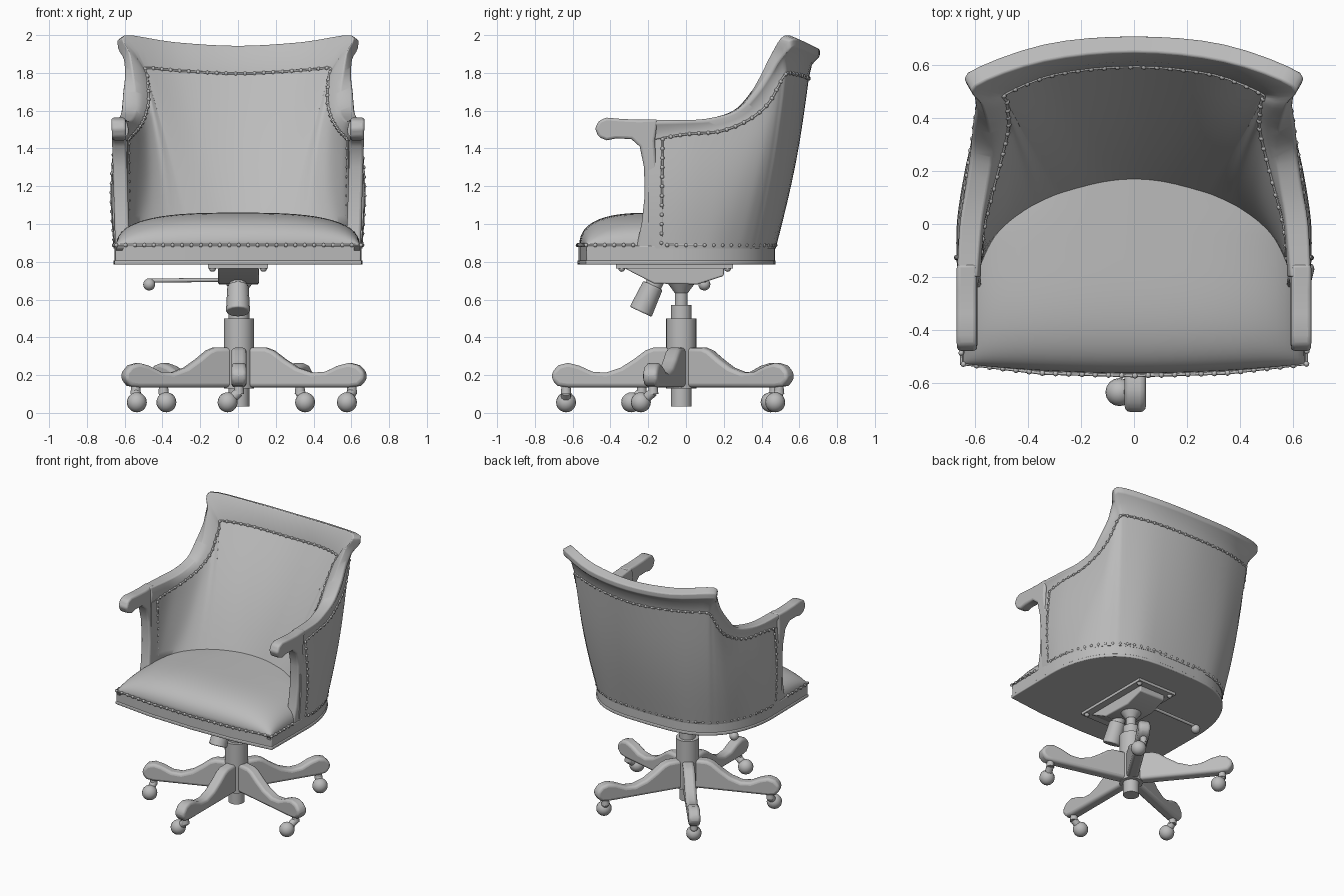
import bpy, bmesh
from math import sin, cos, pi, radians
from mathutils import Vector, Matrix

cube = bpy.data.objects.get("Cube")
if cube:
    bpy.data.objects.remove(cube, do_unlink=True)

GREY = bpy.data.materials.new("plain grey")
GREY.use_nodes = True
GREY.diffuse_color = (0.5, 0.5, 0.5, 1)
GREY.node_tree.nodes["Principled BSDF"].inputs["Base Color"].default_value = (0.5, 0.5, 0.5, 1)


def finish(name, bm, bevel=0, angle=40):
    bmesh.ops.recalc_face_normals(bm, faces=bm.faces)
    mesh = bpy.data.meshes.new(name)
    bm.to_mesh(mesh)
    bm.free()
    mesh.materials.append(GREY)
    obj = bpy.data.objects.new(name, mesh)
    bpy.context.collection.objects.link(obj)
    if bevel:
        mod = obj.modifiers.new("round_edges", "BEVEL")
        mod.width, mod.segments, mod.angle_limit = bevel, 3, radians(40)
    bpy.ops.object.select_all(action="DESELECT")
    obj.select_set(True)
    bpy.context.view_layer.objects.active = obj
    bpy.ops.object.shade_smooth_by_angle(angle=radians(angle))
    return obj


def loft(name, sections, bevel=0, angle=40):
    """Skin closed sections into a capped solid."""
    bm = bmesh.new()
    rings = [[bm.verts.new(p) for p in s] for s in sections]
    n = len(rings[0])
    for a, b in zip(rings, rings[1:]):
        for i in range(n):
            j = (i + 1) % n
            bm.faces.new((a[i], a[j], b[j], b[i]))
    bm.faces.new(rings[0])
    bm.faces.new(rings[-1][::-1])
    return finish(name, bm, bevel, angle)


def prism(name, profile, d0, d1, place, bevel=0):
    return loft(name, [[place(a, b, d) for a, b in profile] for d in (d0, d1)], bevel)


def rod(name, p, q, r1, r2=None, sides=24, bevel=0):
    p, q = Vector(p), Vector(q)
    axis = q - p
    turn = axis.to_track_quat("Z", "Y").to_matrix().to_4x4()
    bm = bmesh.new()
    bmesh.ops.create_cone(bm, cap_ends=True, segments=sides, radius1=r1,
                          radius2=r1 if r2 is None else r2, depth=axis.length,
                          matrix=Matrix.Translation((p + q) / 2) @ turn)
    return finish(name, bm, bevel)


def balls(name, centres, r, u=16, v=10):
    bm = bmesh.new()
    for c in centres:
        bmesh.ops.create_uvsphere(bm, u_segments=u, v_segments=v, radius=r,
                                  matrix=Matrix.Translation(c))
    return finish(name, bm, angle=60)


def tangent(a, b, c):
    t = (c - a) / 2
    limit = 1.2 * min((b - a).length, (c - b).length)
    return t * min(1, limit / t.length) if t.length else t


def spline(pts, steps=4):
    """Smooth curve through all the points, without overshoot."""
    p = [pts[0]] + pts + [pts[-1]]
    out = []
    for a, b, c, d in zip(p, p[1:], p[2:], p[3:]):
        m, n = tangent(a, b, c), tangent(b, c, d)
        for k in range(steps):
            t = k / steps
            s = t * t * (3 - 2 * t)
            out.append(b.lerp(c, s) + m * t * (1 - t) ** 2 - n * t * t * (1 - t))
    return out + [pts[-1]]


def flip(p):
    return Vector((-p.x, p.y, p.z))


def both_sides(half):
    """Curve from the left front round the back to the right front."""
    half = [Vector(p) for p in half]
    return spline(half + [flip(p) for p in half[-2::-1]])


def nails(name, path, gap=0.05):
    """Round nail heads on a thin trim cord."""
    spots, left = [path[0]], gap
    for a, b in zip(path, path[1:]):
        length, at = (b - a).length, 0
        while length - at >= left:
            at += left
            spots.append(a.lerp(b, at / length))
            left = gap
        left -= length - at
    balls(name + "_nails", spots, 0.011, 8, 6)
    curve = bpy.data.curves.new(name + "_cord", "CURVE")
    curve.dimensions, curve.bevel_depth, curve.bevel_resolution = "3D", 0.006, 1
    line = curve.splines.new("POLY")
    line.points.add(len(path) - 1)
    for pt, p in zip(line.points, path):
        pt.co = (*p, 1)
    curve.materials.append(GREY)
    bpy.context.collection.objects.link(bpy.data.objects.new(name + "_cord", curve))


# Four edges of the wooden arm and back frame, front to back centre
outer_low = both_sides([(.648, -.2, 1.44), (.648, 0, 1.475), (.63, .18, 1.49), (.607, .33, 1.55),
                        (.592, .43, 1.63), (.58, .485, 1.72), (.57, .51, 1.77), (.55, .537, 1.8),
                        (.32, .615, 1.785), (0, .65, 1.77)])
outer_top = both_sides([(.664, -.2, 1.553), (.655, 0, 1.55), (.63, .14, 1.563), (.612, .27, 1.605),
                        (.605, .36, 1.7), (.595, .43, 1.8), (.603, .49, 1.9), (.628, .57, 1.98),
                        (.34, .678, 1.94), (0, .708, 1.925)])
inner_top = both_sides([(.592, -.2, 1.553), (.575, 0, 1.545), (.555, .13, 1.56), (.54, .25, 1.6),
                        (.54, .33, 1.68), (.555, .39, 1.78), (.575, .45, 1.9), (.6, .52, 2),
                        (.34, .615, 1.965), (0, .65, 1.945)])
inner_low = both_sides([(.585, -.2, 1.44), (.57, -.03, 1.46), (.54, .1, 1.49), (.5, .25, 1.55),
                        (.475, .36, 1.64), (.477, .42, 1.73), (.48, .46, 1.78), (.487, .49, 1.825),
                        (.3, .565, 1.81), (0, .595, 1.795)])
frame = []
for o, p, q, i in zip(outer_low, outer_top, inner_top, inner_low):
    inward, tall = (i - o).normalized(), (p - o).length
    hollow = o.lerp(p, 0.45) + inward * tall * 0.06
    roll = o.lerp(p, 0.8) - inward * tall * 0.08
    swell = q.lerp(i, 0.45) + inward * tall * 0.08
    frame.append((o, hollow, roll, p, q, swell, i))
loft("arm_and_back_frame", frame, bevel=0.014, angle=50)


def seat_edge(deg, z=0.0):
    a = radians(deg)
    return Vector((0.66 * max(cos(a), 0) ** 0.6, -0.1 + 0.575 * sin(a), z))


# Upholstered shell, one closed lofted band
angles = (5, 20, 30, 41, 48, 53, 58, 75, 90)
outer_foot = both_sides([(.65, -.2, .87)] + [seat_edge(d, .87) for d in angles])
inner_foot = both_sides([(.585, -.2, .95)] + [
    (.575 * max(cos(radians(d)), 0) ** 1.25, -.165 + .3 * sin(radians(d)), .98) for d in angles])
shell, steps = [], 8
for of, o, i, f in zip(outer_foot, outer_low, inner_low, inner_foot):
    out = Vector((of.x, of.y + 0.2, 0)).normalized()
    bow = [out * sin(pi * k / steps) for k in range(steps + 1)]
    section = [of.lerp(o, k / steps) + b * 0.018 for k, b in enumerate(bow)]
    section += [i.lerp(f, k / steps) - b * 0.035 * out.y for k, b in enumerate(bow)]
    shell.append(section)
loft("upholstered_back", shell, angle=60)

# Front posts with scrolled arm ends, leaning slightly outwards
post = [(-.15, 1.555), (-.25, 1.552), (-.34, 1.556), (-.42, 1.563), (-.46, 1.548), (-.482, 1.505),
        (-.462, 1.46), (-.42, 1.443), (-.37, 1.453), (-.29, 1.45), (-.245, 1.41), (-.222, 1.3),
        (-.219, 1.15), (-.235, 1), (-.265, .87), (-.135, .87), (-.148, 1.2), (-.165, 1.44)]
for side, s in (("left", 1), ("right", -1)):
    prism(side + "_front_post", post, .585, .661,
          lambda y, z, x: Vector(((x + .03 * (z - 1.25)) * s, y, z)), .014)

# Seat base with a thin lower lip
half = [Vector((.35, -.565, 0)), Vector((.655, -.53, 0))] + [seat_edge(d) for d in range(0, 90, 6)]
outline = [Vector((0, -.575, 0))] + half + [Vector((0, .475, 0))] + [flip(p) for p in half[::-1]]
for name, z0, z1, scale in (("seat_lip", .785, .808, 1), ("seat_base", .8, .885, .992)):
    prism(name, [(p.x * scale, p.y * scale) for p in outline], z0, z1,
          lambda x, y, z: Vector((x, y, z)), .006)

# Domed seat cushion
cushion = []
for k in range(25):
    y = -.565 + .8 * (k / 24) ** 1.8
    w = min(max((-.15 - y) / .415, 0), 1)
    wide = .645 - max(0, y) * .5
    row = []
    for j in range(33):
        u = sin((j / 16 - 1) * pi / 2)
        rise = (max(0, 1 - abs(u) ** 3) * (1 - w ** 3)) ** 0.4
        row.append(Vector((u * wide, y + .035 * u * u * w, .88 + .18 * rise)))
    floor = [Vector((wide, row[-1].y, .86)), Vector((-wide, row[0].y, .86))]
    cushion.append(row + floor)
loft("seat_cushion", cushion, angle=60)

# Nail trim inside, outside and round the seat
for name, edge, x, z, bulge in (("inner", inner_low, .58, 1, 0), ("outer", outer_low, .654, .9, .018)):
    top = [p for p in edge if p.y > -.15]
    foot = Vector((x, -.13, z))
    rise = [foot.lerp(top[0], k / 6) + Vector((bulge * sin(pi * k / 6), 0, 0)) for k in range(6)]
    nails(name, rise + top + [flip(p) for p in rise[::-1]])
rim = [Vector((p.x * .997, p.y * .997, .888)) for p in outline]
nails("seat_back", [p for p in rim if p.y > -.13])
front = [Vector((.652, -.28, .888)), rim[2], rim[1]]
nails("seat_front", front + [rim[0]] + [flip(p) for p in front[::-1]])

# Tilt mechanism under the seat
yz = lambda y, z, x: Vector((x, y, z))
prism("mounting_plate", [(-.37, .765), (.25, .765), (.25, .79), (-.37, .79)], -.16, .16, yz)
prism("tilt_housing", [(-.33, .768), (-.17, .685), (.06, .68), (.2, .725), (.2, .768)],
      -.105, .11, yz, .008)
balls("plate_bolts", [(x, y, .765) for x in (-.135, .135) for y in (-.34, .22)], .018)
rod("tension_collar", (0, -.15, .72), (0, -.19, .64), .045)
rod("tension_knob", (0, -.175, .675), (0, -.24, .535), .056, .064, sides=12, bevel=.008)
rod("height_lever", (-.05, .1, .705), (-.46, .1, .7), .011, sides=12)
balls("lever_ball", [(-.47, .097, .68)], .032)

# Centre column
MID = Vector((.005, -.025, 0))
for name, z0, z1, r1, r2 in (("lower_tube", .035, .2, .055, .055), ("column_sleeve", .13, .5, .08, .08),
                             ("column_collar", .5, .57, .055, .055), ("gas_lift", .55, .66, .034, .034),
                             ("column_socket", .635, .69, .035, .075)):
    rod(name, MID + Vector((0, 0, z0)), MID + Vector((0, 0, z1)), r1, r2)

# Five legs with ball casters: angle, reach, caster swivel
leg = [(.03, .135), (.03, .345), (.15, .345), (.19, .33), (.25, .285), (.32, .24), (.4, .213),
       (.47, .218), (.54, .25), (.6, .265), (.65, .252), (.685, .215), (.685, .175), (.655, .143),
       (.6, .135)]
legs = ((-90, 1, -.06, 0), (-14, 1.01, -.026, -.065), (58, 1, .027, -.02),
        (129, 1.04, .015, -.02), (201, .96, .006, -.055))
for n, (angle, reach, dx, dy) in enumerate(legs, 1):
    a = radians(angle)
    ahead, across = Vector((cos(a), sin(a), 0)), Vector((-sin(a), cos(a), 0))
    place = lambda r, z, d: MID + ahead * r * reach + across * d + Vector((0, 0, z))
    prism(f"leg_{n}", leg, -.04, .04, place, .022)
    stem = place(.61, .14, 0)
    hub = Vector((stem.x + dx, stem.y + dy, .056))
    rod(f"caster_stem_{n}", stem, stem - Vector((0, 0, .04)), .024, .028, sides=16)
    rod(f"caster_fork_{n}", stem - Vector((0, 0, .03)), hub, .026, sides=12)
    balls(f"caster_ball_{n}", [hub], .053)
